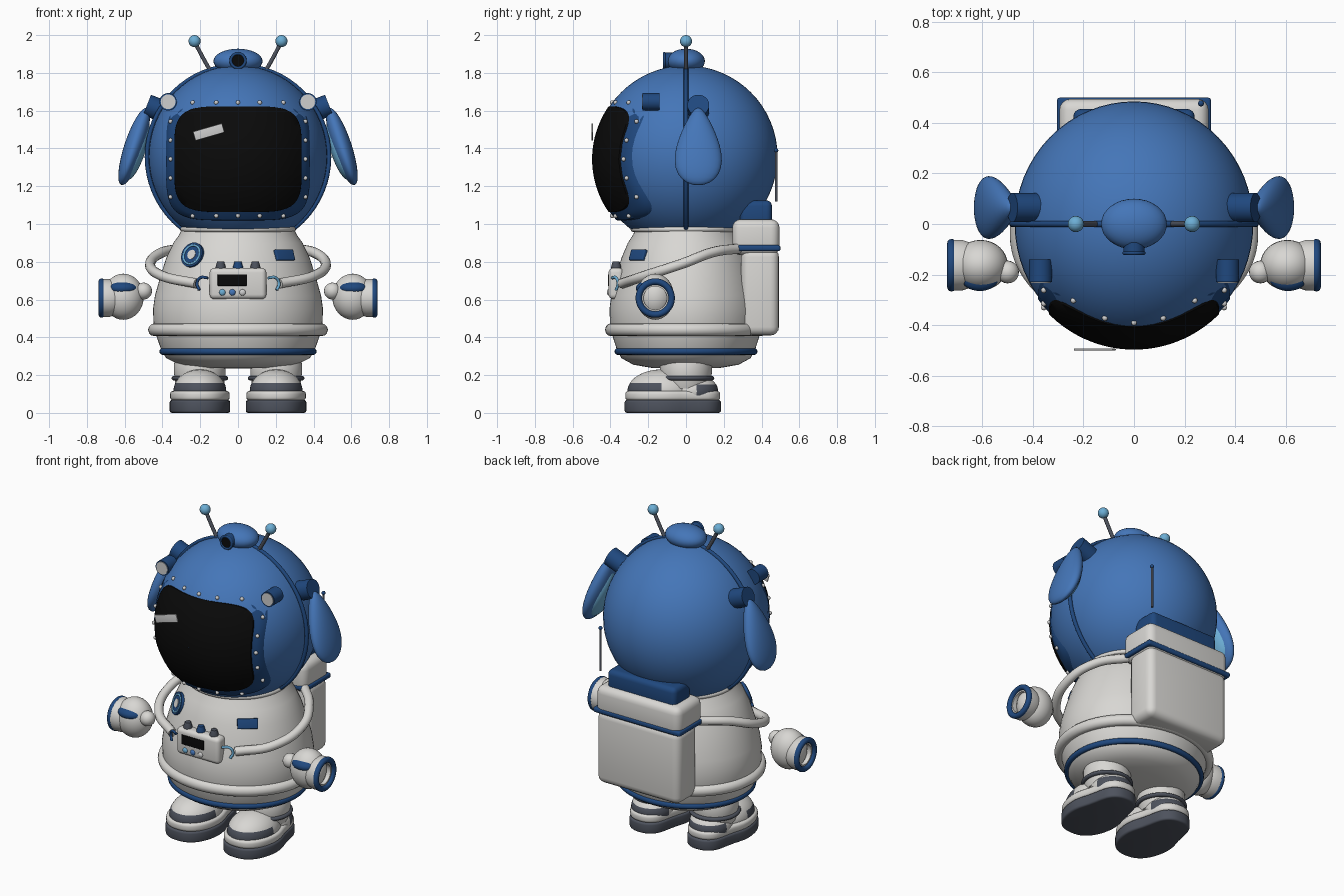
import bpy, bmesh, math
from mathutils import Matrix, Vector, Euler

cube = bpy.data.objects.get("Cube")
if cube:
    bpy.data.objects.remove(cube)


def paint(name, *rgb):
    m = bpy.data.materials.new(name)
    m.use_nodes = True
    m.diffuse_color = (*rgb, 1)
    m.node_tree.nodes["Principled BSDF"].inputs["Base Color"].default_value = (*rgb, 1)
    return m


BLUE = paint("helmet blue", .058, .18, .48)
NAVY = paint("dark blue", .014, .065, .21)
WHITE = paint("suit white", .69, .68, .655)
GREY = paint("sole grey", .075, .085, .11)
BLACK = paint("visor black", .003, .003, .003)
SKY = paint("light blue", .15, .42, .66)
SILVER = paint("silver", .62, .62, .62)


def place(loc, rot=(0, 0, 0), scale=(1, 1, 1)):
    return Matrix.LocRotScale(Vector(loc), Euler(rot), Vector(scale))


def add(name, bm, mat, angle=40, second=None, rule=None):
    bmesh.ops.recalc_face_normals(bm, faces=bm.faces)
    me = bpy.data.meshes.new(name)
    for f in bm.faces:
        f.smooth = True
        if rule and rule(f.calc_center_median()):
            f.material_index = 1
    bm.to_mesh(me)
    bm.free()
    me.set_sharp_from_angle(angle=math.radians(angle))
    for m in (mat, second):
        if m:
            me.materials.append(m)
    ob = bpy.data.objects.new(name, me)
    bpy.context.collection.objects.link(ob)
    return ob


def ball(name, loc, size, mat, rot=(0, 0, 0), taper=0, seg=32, **kw):
    bm = bmesh.new()
    bmesh.ops.create_uvsphere(bm, u_segments=seg, v_segments=seg // 2, radius=1)
    for v in bm.verts:
        v.co.y *= 1 - taper * v.co.z
    bm.transform(place(loc, rot, size))
    return add(name, bm, mat, **kw)


def box(name, loc, size, mat, bevel=.02, rot=(0, 0, 0)):
    bm = bmesh.new()
    bmesh.ops.create_cube(bm, size=1, matrix=Matrix.Diagonal((*size, 1)))
    bmesh.ops.bevel(bm, geom=bm.edges[:], offset=bevel, segments=4, profile=.5, affect='EDGES')
    bm.transform(place(loc, rot))
    return add(name, bm, mat)


def lathe(name, profile, mat, matrix, closed=False, steps=48):
    bm = bmesh.new()
    vs = [bm.verts.new((r, 0, z)) for r, z in profile]
    pairs = list(zip(vs, vs[1:])) + ([(vs[-1], vs[0])] if closed else [])
    es = [bm.edges.new(p) for p in pairs]
    bmesh.ops.spin(bm, geom=vs + es, axis=(0, 0, 1), cent=(0, 0, 0), angle=math.tau, steps=steps)
    bmesh.ops.remove_doubles(bm, verts=bm.verts, dist=1e-5)
    bm.transform(matrix)
    return add(name, bm, mat)


def torus(name, R, r, mat, matrix, flat=1):
    ring = [(R + r * math.cos(i * math.tau / 12), r * flat * math.sin(i * math.tau / 12)) for i in range(12)]
    return lathe(name, ring, mat, matrix, closed=True, steps=64)


def disc(name, r, h, mat, matrix):
    return lathe(name, [(0, -h / 2), (r, -h / 2), (r, h / 2), (0, h / 2)], mat, matrix, steps=32)


def tube(name, pts, r, mat):
    cu = bpy.data.curves.new(name, 'CURVE')
    cu.dimensions, cu.bevel_depth, cu.bevel_resolution, cu.use_fill_caps = '3D', r, 3, True
    sp = cu.splines.new('BEZIER')
    sp.bezier_points.add(len(pts) - 1)
    for bp, p in zip(sp.bezier_points, pts):
        bp.co = p
        bp.handle_left_type = bp.handle_right_type = 'AUTO'
    tmp = bpy.data.objects.new(name + "_path", cu)
    bpy.context.collection.objects.link(tmp)
    dg = bpy.context.evaluated_depsgraph_get()
    bm = bmesh.new()
    bm.from_mesh(bpy.data.meshes.new_from_object(tmp.evaluated_get(dg)))
    bpy.data.objects.remove(tmp)
    return add(name, bm, mat, angle=60)


# Helmet shell and its centre band
HX, HY, HZ, HC = .472, .485, .482, 1.357
ball("helmet", (0, 0, HC), (HX, HY, HZ), BLUE, seg=64)
torus("helmet_band", .482, .012, NAVY, place((0, 0, HC), (math.pi / 2, 0, 0)))


def helmet_y(x, z, grow):
    return -HY * grow * math.sqrt(max(0, 1 - (x / HX / grow) ** 2 - (z / HZ / grow) ** 2))


def rounded(a, w, h, n=4.6):
    c, s = math.cos(a), math.sin(a)
    return (math.copysign(abs(c) ** (2 / n), c) * w, math.copysign(abs(s) ** (2 / n), s) * h)


def patch(name, rings, mat, n=96):
    # Concentric rounded rectangles wrapped onto the helmet
    bm, rows = bmesh.new(), []
    for w, h, grow in rings:
        pts = [rounded(i * math.tau / n, w, h) for i in range(n)]
        rows.append([bm.verts.new((x, helmet_y(x, z, grow), z + 1.343)) for x, z in pts])
    for p, q in zip(rows, rows[1:]):
        for i in range(n):
            bm.faces.new((p[i - 1], p[i], q[i], q[i - 1]))
    return add(name, bm, mat)


steps = [.002] + [k / 12 for k in range(1, 13)]
patch("visor", [(.337 * k, .28 * k, 1.025) for k in steps] + [(.338, .281, .99)], BLACK)
patch("visor_frame", [(.33, .273, 1.012), (.355, .3, 1.014), (.38, .323, 1.012), (.381, .324, .98)], NAVY)
box("visor_glint", (-.155, -.496, 1.487), (.16, .008, .05), SILVER, .003, (0, -.28, 0))

# Rivets around the frame
spots = [(x, z) for x in (-.24, -.115, 0, .115, .24) for z in (.3, -.3)]
spots += [(s * .357, z) for s in (1, -1) for z in (-.2, -.1, 0, .1, .2)]
for x, z in spots:
    ball("rivet", (x, helmet_y(x, z, 1.018), z + 1.343), (.012,) * 3, SILVER, seg=10)

# Crown knob with camera
ball("crown_knob", (0, 0, 1.862), (.13, .1, .066), BLUE)
front = (math.pi / 2, 0, 0)
disc("camera_body", .042, .06, NAVY, place((0, -.085, 1.865), front))
torus("camera_rim", .038, .008, NAVY, place((0, -.115, 1.865), front))
disc("camera_lens", .034, .01, BLACK, place((0, -.114, 1.865), front))

# Torso
PROFILE = [(0, .235), (.2, .238), (.31, .255), (.38, .29), (.405, .33), (.43, .4), (.447, .47), (.45, .55),
           (.44, .62), (.412, .72), (.38, .82), (.342, .9), (.31, .945), (.297, .975), (0, .975)]
DEPTH = .9
lathe("torso", PROFILE, WHITE, place((0, 0, 0), scale=(1, DEPTH, 1)), steps=64)
torus("neck_ring", .292, .014, WHITE, place((0, 0, .972), scale=(1, .96, 1)))
torus("hip_ring", .442, .034, WHITE, place((0, 0, .44), scale=(1, DEPTH, 1)))
torus("lower_band", .4, .016, NAVY, place((0, 0, .325), scale=(1, .91, 1)), 1.1)


def on_torso(x, z):
    for (r0, z0), (r1, z1) in zip(PROFILE[2:], PROFILE[3:]):
        if z0 <= z <= z1:
            r = r0 + (r1 - r0) * (z - z0) / (z1 - z0)
    y = -DEPTH * math.sqrt(r * r - x * x)
    n = Vector((x, y / DEPTH ** 2, r * .37))
    up = n.to_track_quat('Z', 'Y').to_matrix().to_4x4()
    return Matrix.Translation((x, y, z)) @ up


# Chest badges
badge = on_torso(-.24, .835)
disc("round_badge", .068, .02, NAVY, badge)
torus("badge_ring", .052, .006, SKY, badge @ Matrix.Translation((0, 0, .009)))
disc("badge_centre", .026, .026, WHITE, badge)
tag = box("name_tag", (0, 0, 0), (.12, .06, .024), NAVY, .006)
tag.data.transform(on_torso(.245, .835))

# Control box
box("control_box", (0, -.37, .685), (.3, .08, .165), WHITE, .025)
box("control_screen", (-.03, -.41, .703), (.155, .008, .06), BLACK, .002)
for x, m in ((-.083, SKY), (-.03, BLUE), (.024, SILVER)):
    ball("control_button", (x, -.409, .638), (.017, .01, .017), m, seg=16)
for x, m in ((-.092, GREY), (0, NAVY), (.092, GREY)):
    lathe("control_knob", [(0, .75), (.026, .75), (.026, .775), (.018, .802), (0, .802)], m,
          place((x, -.37, 0)), steps=20)

# Backpack
box("pack_lower", (0, .392, .64), (.58, .2, .46), WHITE, .045)
box("pack_upper", (0, .37, .93), (.59, .25, .19), WHITE, .045)
box("pack_band", (0, .371, .872), (.61, .258, .032), NAVY, .012)
box("pack_lid", (0, .37, 1.06), (.48, .17, .13), NAVY, .03)
tube("pack_aerial", [(.265, .477, 1.12), (.265, .477, 1.39)], .007, GREY)
ball("pack_aerial_tip", (.265, .477, 1.39), (.012,) * 3, NAVY, seg=12)


def sole(name, s, z0, z1, grow, mat, bevel):
    bm, vs = bmesh.new(), []
    for i in range(64):
        u, v = rounded(i * math.tau / 64, 1, 1, 2.4)
        y = -.07 + .255 * grow * v
        pinch = 1 - .17 * math.exp(-((y - .02) / .08) ** 2) - (.1 if y > .02 else 0) * min(1, (y - .02) / .08)
        vs.append(bm.verts.new((s * .202 + .163 * grow * u * pinch, y, z0)))
    base = bm.faces.new(vs)
    top = bmesh.ops.extrude_face_region(bm, geom=[base])["geom"]
    bmesh.ops.translate(bm, verts=[g for g in top if isinstance(g, bmesh.types.BMVert)], vec=(0, 0, z1 - z0))
    rim = [e for e in bm.edges if abs(e.verts[0].co.z - e.verts[1].co.z) < 1e-4]
    bmesh.ops.bevel(bm, geom=rim, offset=bevel, segments=3, profile=.5, affect='EDGES')
    add(name, bm, mat)


for s, side in ((1, "left"), (-1, "right")):
    # Ears
    ear_rot = (0, -s * .32, 0)
    ball(side + "_ear", (s * .55, .065, 1.41), (.052, .115, .215), BLUE, ear_rot, .45)
    ball(side + "_ear_lining", (s * .535, .065, 1.39), (.045, .088, .165), SKY, ear_rot, .45)
    disc(side + "_ear_hinge", .058, .1, NAVY, place((s * .435, .065, 1.612), (0, s * 1.2, 0)))
    # Headlamps
    disc(side + "_lamp", .046, .09, NAVY, place((s * .37, -.185, 1.647), front))
    disc(side + "_lamp_glass", .039, .012, SILVER, place((s * .37, -.228, 1.647), front))
    # Antennae
    tube(side + "_antenna", [(s * .14, 0, 1.8), (s * .18, 0, 1.87), (s * .23, 0, 1.965)], .011, GREY)
    ball(side + "_antenna_tip", (s * .23, 0, 1.968), (.032,) * 3, SKY, seg=20)
    # Air hoses and small loops
    tube(side + "_hose", [(s * .27, .28, .87), (s * .4, .14, .85), (s * .465, -.02, .79), (s * .4, -.22, .725),
                          (s * .22, -.34, .685)], .027, WHITE)
    tube(side + "_loop", [(s * .16, -.39, .715), (s * .2, -.37, .715), (s * .217, -.36, .685), (s * .205, -.37, .65)],
         .008, SKY if s > 0 else NAVY)
    # Gloves
    out = (0, s * math.pi / 2, 0)
    ball(side + "_glove", (s * .607, -.163, .615), (.108, .1, .122), WHITE)
    ball(side + "_thumb", (s * .5, -.19, .645), (.045,) * 3, WHITE, seg=20)
    ball(side + "_glove_pad", (s * .61, -.215, .66), (.074, .05, .036), NAVY)
    lathe(side + "_cuff", [(.06, 0), (.09, 0), (.1, .03), (.1, .07), (.062, .07), (.062, .03), (0, .03)], WHITE,
          place((s * .65, -.163, .608), out))
    torus(side + "_cuff_ring", .087, .017, NAVY, place((s * .722, -.163, .608), out))
    # Legs and boots
    lathe(side + "_leg", [(0, .13), (.12, .13), (.13, .16), (.137, .21), (.137, .26), (.12, .3), (0, .3)], WHITE,
          place((s * .202, .0, 0)))
    torus(side + "_ankle_strap", .134, .016, GREY, place((s * .202, 0, .184)), .8)
    sole(side + "_sole", s, 0, .068, 1, GREY, .012)
    sole(side + "_welt", s, .066, .116, .985, WHITE, .016)
    ball(side + "_boot_toe", (s * .202, -.13, .115), (.14, .18, .115), WHITE, seg=48, second=GREY,
         rule=lambda c: c.z < .16 and c.y < -.14)
    ball(side + "_boot_heel", (s * .202, .04, .115), (.125, .13, .09), WHITE, seg=48, second=GREY,
         rule=lambda c: c.z < .15 and c.y > .05)
